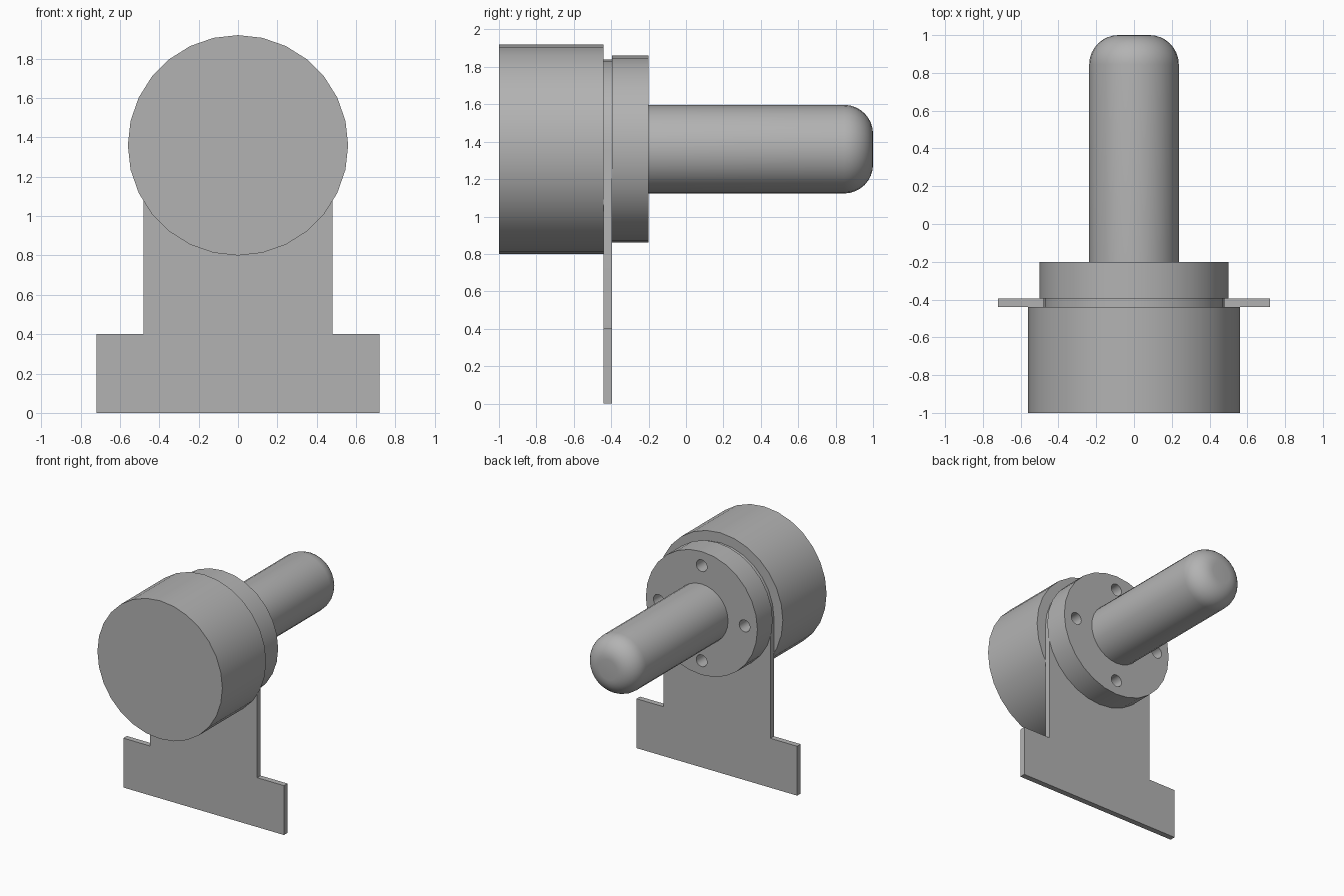
import bpy, bmesh
from math import sin, cos, pi, radians

if "Cube" in bpy.data.objects:
    bpy.data.objects.remove(bpy.data.objects["Cube"])

AXIS_Z = 1.36
SIDES = 28

grey = bpy.data.materials.new("plain grey")
grey.use_nodes = True
grey.diffuse_color = (0.45, 0.45, 0.45, 1)
grey.node_tree.nodes["Principled BSDF"].inputs["Base Color"].default_value = (0.45, 0.45, 0.45, 1)


def finish(name, bm, smooth=True):
    bmesh.ops.recalc_face_normals(bm, faces=bm.faces)
    mesh = bpy.data.meshes.new(name)
    bm.to_mesh(mesh)
    bm.free()
    mesh.materials.append(grey)
    obj = bpy.data.objects.new(name, mesh)
    bpy.context.collection.objects.link(obj)
    if smooth:
        shade(obj)
    return obj


def shade(obj):
    bpy.ops.object.select_all(action='DESELECT')
    obj.select_set(True)
    bpy.context.view_layer.objects.active = obj
    bpy.ops.object.shade_smooth_by_angle(angle=radians(30))


def turned(bm, profile, sides=SIDES, cx=0, cz=AXIS_Z):
    """Closed solid of rings (radius, y) around an axis along y."""
    rings = []
    for r, y in profile:
        angles = [2 * pi * i / sides for i in range(sides)]
        rings.append([bm.verts.new((cx + r * sin(a), y, cz + r * cos(a))) for a in angles])
    for a, b in zip(rings, rings[1:]):
        for i in range(sides):
            j = (i + 1) % sides
            bm.faces.new((a[i], a[j], b[j], b[i]))
    bm.faces.new(rings[0])
    bm.faces.new(rings[-1])


# Large drum at the front
bm = bmesh.new()
turned(bm, [(0.56, -1), (0.56, -0.44)])
finish("drum", bm)

# Mounting plate with wide foot and rounded top
bm = bmesh.new()
outline = [(-0.48, 0.4), (-0.72, 0.4), (-0.72, 0), (0.72, 0), (0.72, 0.4), (0.48, 0.4)]
half = SIDES // 2
outline += [(0.48 * cos(pi * i / half), AXIS_Z + 0.48 * sin(pi * i / half)) for i in range(half + 1)]
face = bm.faces.new([bm.verts.new((x, -0.44, z)) for x, z in outline])
out = bmesh.ops.extrude_face_region(bm, geom=[face])
moved = [v for v in out["geom"] if isinstance(v, bmesh.types.BMVert)]
bmesh.ops.translate(bm, verts=moved, vec=(0, 0.045, 0))
finish("mounting_plate", bm)

# Collar with four bolt holes
bm = bmesh.new()
turned(bm, [(0.5, -0.395), (0.5, -0.2)])
collar = finish("collar", bm, smooth=False)

bm = bmesh.new()
for k in range(4):
    a = k * pi / 2
    turned(bm, [(0.048, -0.39), (0.048, -0.1)], 20, 0.385 * sin(a), AXIS_Z + 0.385 * cos(a))
cutter = finish("bolt_hole_cutter", bm, smooth=False)
cutter.hide_render = True

mod = collar.modifiers.new("bolt holes", 'BOOLEAN')
mod.operation = 'DIFFERENCE'
mod.solver = 'EXACT'
mod.object = cutter
bpy.ops.object.select_all(action='DESELECT')
collar.select_set(True)
bpy.context.view_layer.objects.active = collar
bpy.ops.object.modifier_apply(modifier=mod.name)
bpy.data.objects.remove(cutter)
shade(collar)

# Shaft with rounded tip
R, F = 0.237, 0.155
tip = [(R - F + F * cos(pi * i / 16), 1 - F + F * sin(pi * i / 16)) for i in range(9)]
bm = bmesh.new()
turned(bm, [(R, -0.2)] + tip)
finish("shaft", bm)
